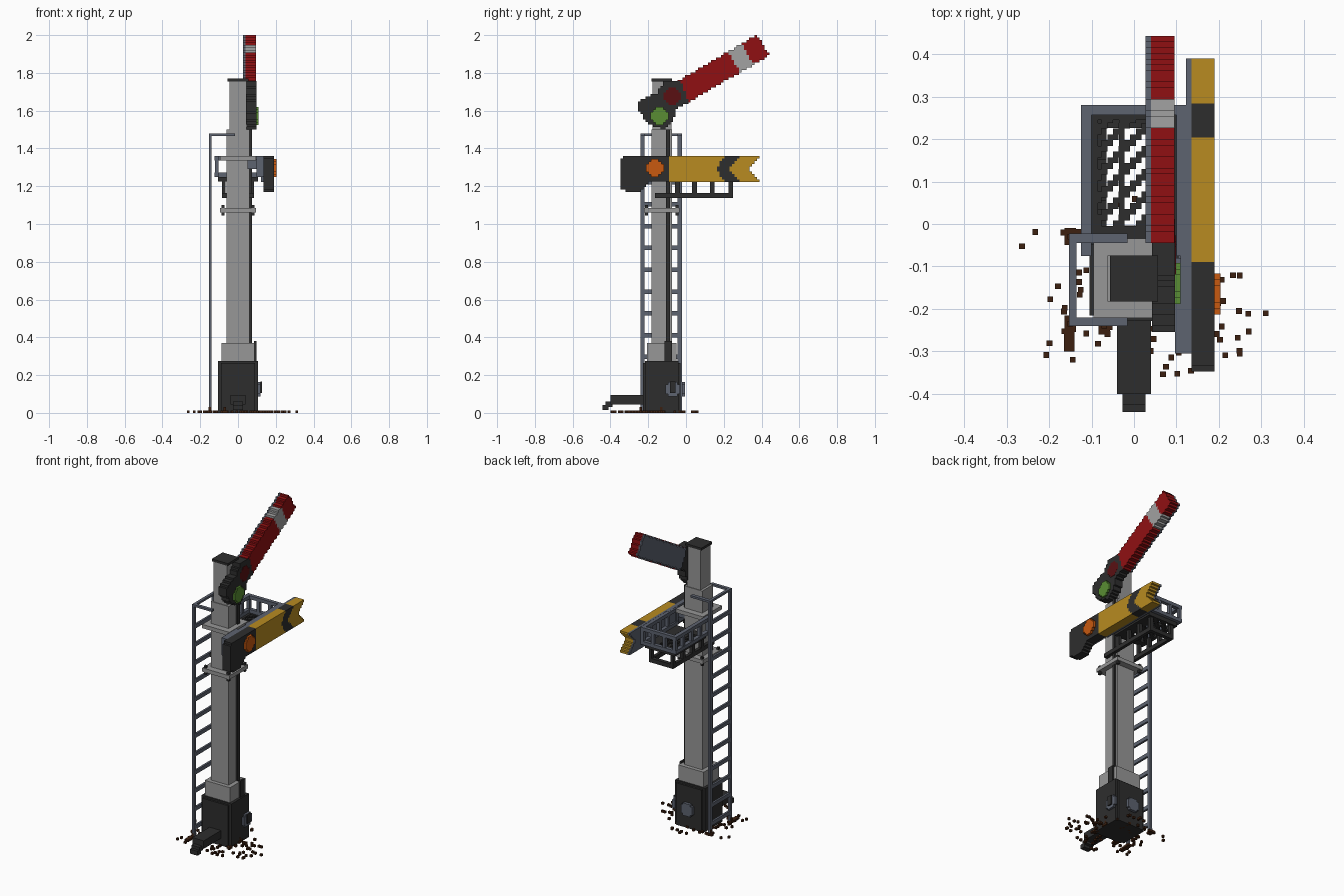
import bpy, bmesh, math, random

cube = bpy.data.objects.get("Cube")
if cube:
    bpy.data.objects.remove(cube)

V = 0.0135   # block size
PY = -0.128  # mast centre in y

COLOURS = {
    "mast grey": (0.31, 0.31, 0.31), "iron black": (0.027, 0.027, 0.027),
    "steel blue grey": (0.11, 0.125, 0.16), "signal red": (0.28, 0.005, 0.006),
    "signal yellow": (0.48, 0.26, 0.015), "band white": (0.36, 0.36, 0.36),
    "lens orange": (0.58, 0.10, 0.005), "lens green": (0.10, 0.27, 0.033),
    "lens dark red": (0.10, 0.005, 0.006), "gravel brown": (0.045, 0.0145, 0.005),
}
MATS = {}
for name, rgb in COLOURS.items():
    m = bpy.data.materials.new(name)
    m.use_nodes = True
    m.diffuse_color = (*rgb, 1)
    m.node_tree.nodes["Principled BSDF"].inputs["Base Color"].default_value = (*rgb, 1)
    MATS[name] = m
GREY, BLACK, STEEL = "mast grey", "iron black", "steel blue grey"


def finish(name, bm, mats):
    bmesh.ops.recalc_face_normals(bm, faces=bm.faces)
    me = bpy.data.meshes.new(name)
    bm.to_mesh(me)
    bm.free()
    for m in mats:
        me.materials.append(MATS[m])
    ob = bpy.data.objects.new(name, me)
    bpy.context.collection.objects.link(ob)
    return ob


def boxes(name, mat, items):
    """One object made of boxes given as (x0, x1, y0, y1, z0, z1)."""
    bm = bmesh.new()
    for x0, x1, y0, y1, z0, z1 in items:
        vs = bmesh.ops.create_cube(bm, size=1)["verts"]
        bmesh.ops.scale(bm, vec=(x1 - x0, y1 - y0, z1 - z0), verts=vs)
        bmesh.ops.translate(bm, vec=((x0 + x1) / 2, (y0 + y1) / 2, (z0 + z1) / 2), verts=vs)
    return finish(name, bm, [mat])


def inside(poly, y, z):
    hit = False
    for (y0, z0), (y1, z1) in zip(poly, poly[1:] + poly[:1]):
        if (z0 > z) != (z1 > z) and y < y0 + (z - z0) * (y1 - y0) / (z1 - z0):
            hit = not hit
    return hit


def block_plate(name, poly, x0, x1, mats, rule=lambda y, z: 0):
    """Side profile (y, z) filled with square blocks, extruded along x."""
    bm = bmesh.new()
    grid = {}
    ya, za = min(p[0] for p in poly), min(p[1] for p in poly)
    ny = round((max(p[0] for p in poly) - ya) / V)
    nz = round((max(p[1] for p in poly) - za) / V)
    dy = (max(p[0] for p in poly) - ya) / ny
    dz = (max(p[1] for p in poly) - za) / nz

    def vert(i, j):
        if (i, j) not in grid:
            grid[i, j] = bm.verts.new((x0, ya + i * dy, za + j * dz))
        return grid[i, j]

    for i in range(ny):
        for j in range(nz):
            y, z = ya + (i + .5) * dy, za + (j + .5) * dz
            if inside(poly, y, z):
                f = bm.faces.new([vert(i, j), vert(i + 1, j), vert(i + 1, j + 1), vert(i, j + 1)])
                f.material_index = rule(y, z)
    ext = bmesh.ops.extrude_face_region(bm, geom=bm.faces[:], use_keep_orig=True)["geom"]
    bmesh.ops.translate(bm, vec=(x1 - x0, 0, 0), verts=[g for g in ext if isinstance(g, bmesh.types.BMVert)])
    # side walls take their colour from the nearest block
    bm.normal_update()
    bmesh.ops.recalc_face_normals(bm, faces=bm.faces)
    for f in bm.faces:
        if abs(f.normal.x) < 0.5:
            c = f.calc_center_median() - f.normal * V / 2
            f.material_index = rule(c.y, c.z)
    return finish(name, bm, mats)


def disc(y, z, r, n=16):
    return [(y + r * math.cos(2 * math.pi * (k + .5) / n), z + r * math.sin(2 * math.pi * (k + .5) / n))
            for k in range(n)]


def square(hx, hy, z0, z1):
    return (-hx, hx, PY - hy, PY + hy, z0, z1)


# Mast, plinth and collars
boxes("plinth", BLACK, [square(.105, .088, 0, .275), square(.09, .1, 0, .265)])
boxes("plinth_step", GREY, [square(.088, .078, .275, .37)])
boxes("mast", GREY, [square(.062, .054, .37, 1.5), square(.046, .05, 1.5, 1.757)])
boxes("mast_cap", BLACK, [square(.056, .054, 1.755, 1.77)])
boxes("mast_collars", GREY, [square(.095, .094, z, z + .024) for z in (1.062, 1.337)])
boxes("control_rod", BLACK, [(.06, .073, -.107, -.085, .37, 1.5), (.085, .097, -.115, -.075, .27, .38)])
boxes("collar_bolts", BLACK, [(x - .008, x + .008, y - .008, y + .008, 1.045, 1.10)
                              for x in (-.08, .08) for y in (PY - .08, PY + .08)])

# Foot lever and round covers on the plinth
boxes("foot_lever", BLACK, [(-.04, .04, -.40, -.21, .045, .095), (-.027, .027, -.425, -.39, .03, .06),
                            (-.027, .027, -.443, -.41, .014, .042)])
block_plate("side_cover", disc(-.07, .125, .04), .1, .118, [STEEL])
back_cover = block_plate("back_cover", disc(0, .125, .04), 0, .018, [STEEL])
back_cover.rotation_euler.z = math.pi / 2
back_cover.location.y = -.04 + .018
boxes("cover_bolt", BLACK, [(.118, .126, -.085, -.055, .105, .165)])

# Ladder with its top hoop
RAILS = ((-.24, -.22), (-.045, -.022))
boxes("ladder_rails", STEEL, [(-.153, -.14, a, b, 0, 1.48) for a, b in RAILS])
boxes("ladder_rungs", STEEL, [(-.153, -.14, -.23, -.03, z - .012, z + .012)
                              for z in [.065 + .1155 * k for k in range(12)]])
boxes("ladder_top", STEEL, [(-.153, -.015, a, b, 1.467, 1.48) for a, b in RAILS]
      + [(-.153, -.135, -.24, -.022, 1.467, 1.48)])

# Platform floor: slanted slots between slats
items = [(-.105, -.085, -.02, .26, 1.225, 1.25), (.035, .105, -.02, .26, 1.225, 1.25),
         (-.105, .105, -.05, -.005, 1.225, 1.25), (-.105, .105, .245, .26, 1.225, 1.25),
         (-.035, -.022, -.02, .26, 1.225, 1.25)]
for i in range(10):
    for j in range(19):
        if (j - i) % 4 < 2:
            x, y = -.09 + i * V, -.005 + j * V
            items.append((x, x + V, y, y + V, 1.227, 1.248))
boxes("platform_floor", BLACK, items)

# Platform truss under the floor
items = []
for x in (-.085, .065):
    items.append((x, x + .02, -.165, .25, 1.137, 1.163))
    items += [(x, x + .02, y - .012, y + .012, 1.15, 1.23) for y in (-.045, .045, .14, .238)]
items += [(-.085, .085, .226, .25, 1.137, 1.163), (-.085, .085, -.165, -.14, 1.137, 1.163)]
boxes("platform_truss", BLACK, items)

# Platform railing
items = []
for z in (1.25, 1.337):
    items += [(x, x + .025, -.075, .28, z, z + .022) for x in (-.125, .1)]
    items.append((-.125, .125, .257, .28, z, z + .022))
for y in (-.07, .015, .10, .185, .26):
    items += [(x, x + .02, y, y + .02, 1.25, 1.355) for x in (-.122, .103)]
items += [(x - .01, x + .01, .258, .279, 1.25, 1.355) for x in (-.04, .04)]
boxes("platform_railing", STEEL, items)

# Lower arm with fishtail end and chevron
MID = 1.291
arm = [(-.09, 1.222), (.39, 1.222), (.335, MID), (.39, 1.36), (-.09, 1.36)]


def chevron(y, z):
    edge = .155 + abs(z - MID) * .8
    return 1 if edge < y < edge + .072 else 0


block_plate("lower_arm", arm, .135, .19, ["signal yellow", BLACK], chevron)
block_plate("lower_arm_back", arm, .122, .135, [STEEL])
head = [(-.09, 1.36), (-.325, 1.36), (-.348, 1.34), (-.348, 1.195), (-.32, 1.17), (-.245, 1.17),
        (-.20, 1.222), (-.09, 1.222)]
block_plate("lower_arm_head", head, .135, .19, [BLACK])
boxes("lower_arm_bracket", STEEL, [(.097, .135, -.305, -.155, 1.25, 1.36), (.05, .135, -.2, -.08, 1.29, 1.345),
                                   (.11, .135, -.16, .02, 1.25, 1.36)])
block_plate("lower_lens", disc(-.165, 1.297, .049), .185, .204, ["lens orange"])

# Upper arm, raised thirty degrees, with a pale band
arm = [(-.045, 1.755), (.012, 1.642), (.443, 1.893), (.375, 2.0)]
COS, SIN = math.cos(math.radians(30)), math.sin(math.radians(30))


def band(y, z):
    return 1 if 1.148 < y * COS + z * SIN < 1.232 else 0


block_plate("upper_arm", arm, .04, .095, ["signal red", "band white"], band)
block_plate("upper_arm_back", arm, .027, .04, [STEEL])
head = [(-.025, 1.757), (.012, 1.645), (-.045, 1.615), (-.075, 1.535), (-.12, 1.5), (-.20, 1.53),
        (-.254, 1.61), (-.254, 1.65), (-.21, 1.675), (-.155, 1.69), (-.11, 1.757)]
block_plate("upper_arm_head", head, .042, .097, [BLACK])
block_plate("upper_green_lens", disc(-.14, 1.572, .049), .09, .109, ["lens green"])
block_plate("upper_red_lens", disc(-.073, 1.677, .047), .09, .099, ["lens dark red"])

# Gravel scattered round the foot, with a small heap at the ladder
random.seed(4)
items = []
for k in range(95):
    a, r = random.uniform(0, math.tau), random.uniform(.09, .27)
    x, y = 1.2 * r * math.cos(a), -.17 + .85 * r * math.sin(a)
    items.append((x - V / 2, x + V / 2, y - V / 2, y + V / 2, 0, V))
for x, y in ((-.15, -.235), (-.15, -.03), (.1, -.13), (-.07, -.24)):
    items += [(x - V, x + V, y - .02, y + .02, 0, V), (x - V / 2, x + V / 2, y - V / 2, y + V / 2, 0, 2.3 * V)]
items.append((-.165, -.14, -.3, -.25, 0, V))
boxes("gravel", "gravel brown", items)
